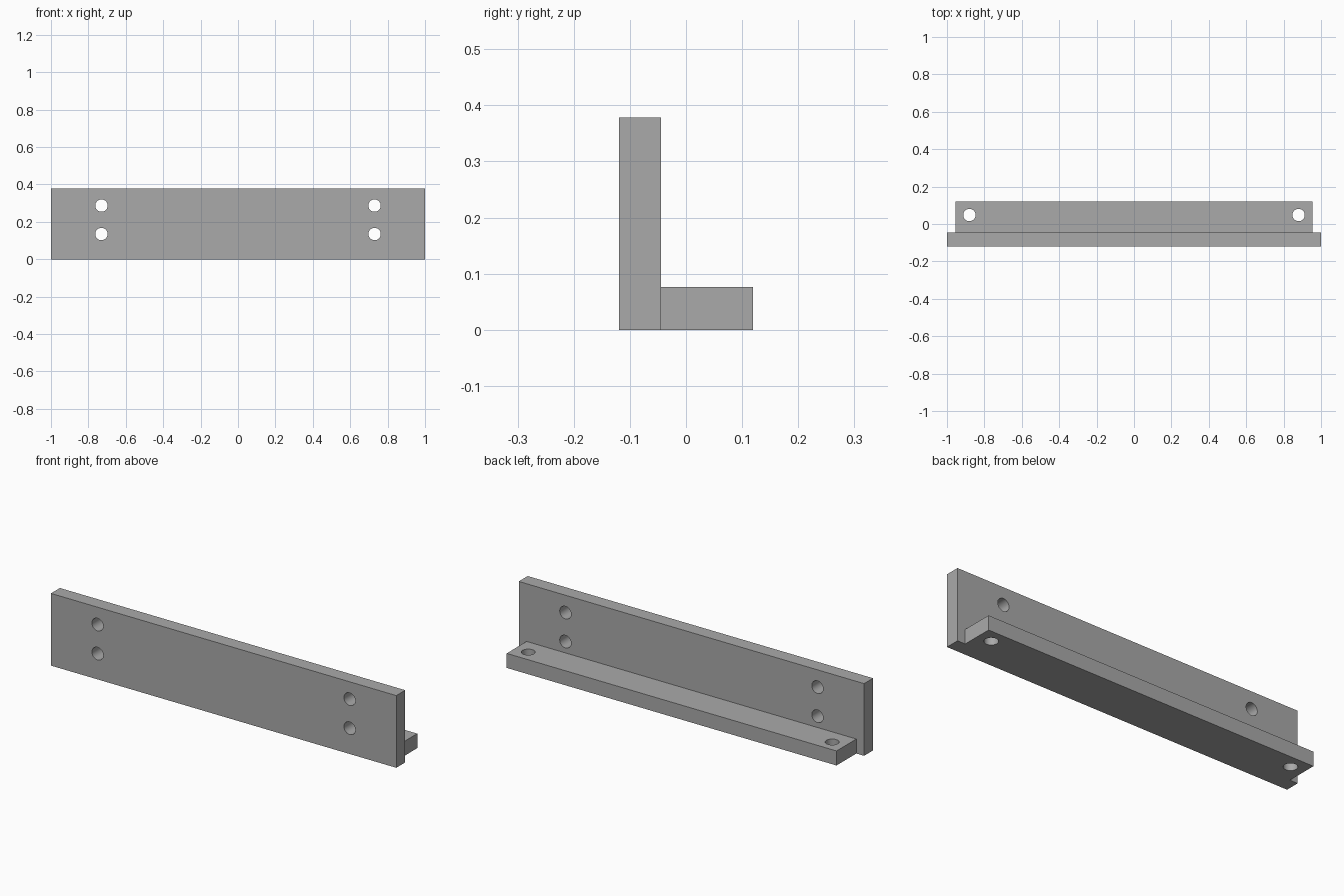
import bpy

cube = bpy.data.objects.get("Cube")
if cube:
    bpy.data.objects.remove(cube, do_unlink=True)

# Plain grey metal
GREY = (0.4, 0.4, 0.4, 1)
metal = bpy.data.materials.new("grey_metal")
metal.use_nodes = True
metal.diffuse_color = GREY
metal.node_tree.nodes["Principled BSDF"].inputs["Base Color"].default_value = GREY

HOLE_RADIUS = 0.033


def box(name, low, high):
    """Box spanning two opposite corners."""
    centre = [(a + b) / 2 for a, b in zip(low, high)]
    bpy.ops.mesh.primitive_cube_add(size=1, location=centre)
    obj = bpy.context.object
    obj.name = name
    obj.scale = [b - a for a, b in zip(low, high)]
    bpy.ops.object.transform_apply(location=False, rotation=False, scale=True)
    obj.data.materials.append(metal)
    return obj


def drill(obj, centre, rotation):
    """Cut a round through hole."""
    bpy.ops.mesh.primitive_cylinder_add(
        vertices=48, radius=HOLE_RADIUS, depth=0.2, location=centre, rotation=rotation)
    cutter = bpy.context.object
    cutter.hide_render = True
    cutter.data.materials.append(metal)
    bpy.context.view_layer.objects.active = obj
    mod = obj.modifiers.new("hole", "BOOLEAN")
    mod.operation = "DIFFERENCE"
    mod.solver = "EXACT"
    mod.object = cutter
    bpy.ops.object.modifier_apply(modifier=mod.name)
    bpy.data.objects.remove(cutter, do_unlink=True)


# Upright plate and the shorter ledge behind it
plate = box("upright_plate", (-1, -0.119, 0), (1, -0.045, 0.378))
ledge = box("rear_ledge", (-0.955, -0.045, 0), (0.955, 0.119, 0.076))

# Mounting holes, mirrored left and right
for side in (-1, 1):
    for height in (0.135, 0.287):
        drill(plate, (side * 0.73, -0.082, height), (1.5707963, 0, 0))
    drill(ledge, (side * 0.88, 0.048, 0.038), (0, 0, 0))

# Smooth hole walls, sharp box edges
for obj in (plate, ledge):
    bpy.ops.object.select_all(action="DESELECT")
    obj.select_set(True)
    bpy.context.view_layer.objects.active = obj
    bpy.ops.object.shade_smooth_by_angle()
